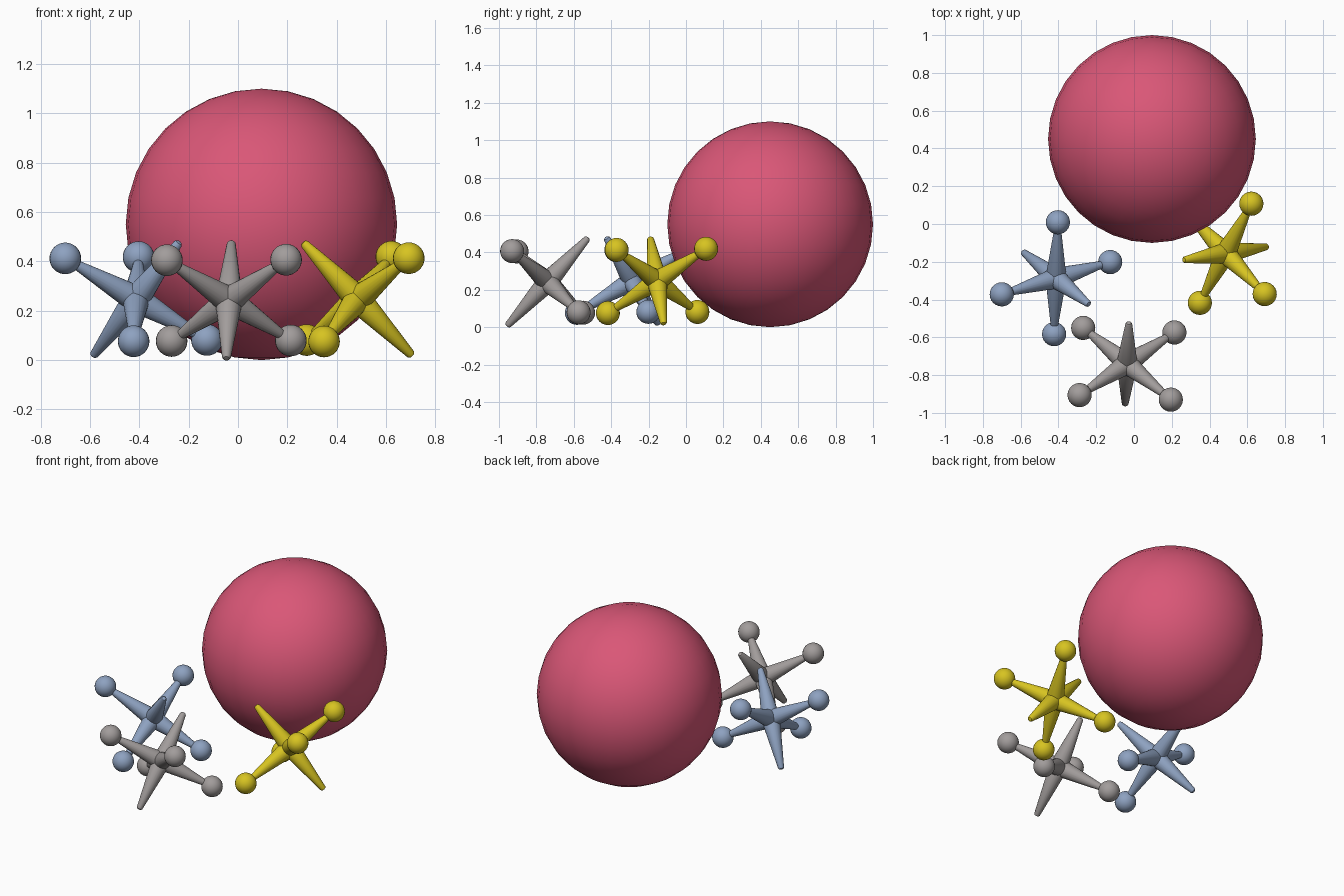
import bpy, bmesh
from mathutils import Vector, Matrix

if "Cube" in bpy.data.objects:
    bpy.data.objects.remove(bpy.data.objects["Cube"])

def material(name, rgb):
    m = bpy.data.materials.new(name)
    m.diffuse_color = (*rgb, 1)
    m.use_nodes = True
    m.node_tree.nodes["Principled BSDF"].inputs["Base Color"].default_value = m.diffuse_color
    return m

def finish(bm, name, mat):
    me = bpy.data.meshes.new(name)
    bm.to_mesh(me)
    bm.free()
    me.materials.append(mat)
    ob = bpy.data.objects.new(name, me)
    bpy.context.collection.objects.link(ob)
    bpy.ops.object.select_all(action='DESELECT')
    ob.select_set(True)
    bpy.context.view_layer.objects.active = ob
    bpy.ops.object.shade_smooth_by_angle(angle=0.7)
    return ob

def add_arm(bm, centre, d, profile, sides=20):
    # lathe a (distance, radius) profile along direction d
    rot = d.to_track_quat('Z', 'Y').to_matrix().to_4x4()
    for (z0, r0), (z1, r1) in zip(profile, profile[1:]):
        bmesh.ops.create_cone(bm, cap_ends=False, segments=sides, radius1=r0, radius2=r1,
                              depth=z1 - z0,
                              matrix=Matrix.Translation(centre) @ rot @ Matrix.Translation((0, 0, (z0 + z1) / 2)))
    return rot

def jack(name, mat, centre, u, v):
    c = Vector(centre)
    u = Vector(u).normalized()
    v = Vector(v)
    v = (v - u * v.dot(u)).normalized()
    w = u.cross(v)
    bm = bmesh.new()
    # four arms ending in balls
    for d in (u, -u, v, -v):
        add_arm(bm, c, d, [(0, 0.056), (0.31, 0.017)])
        bmesh.ops.create_uvsphere(bm, u_segments=24, v_segments=16, radius=0.064,
                                  matrix=Matrix.Translation(c + d * 0.342))
    # two plain arms with blunt tips
    for d in (w, -w):
        add_arm(bm, c, d, [(0, 0.056), (0.312, 0.018), (0.32, 0.012), (0.322, 0.0)])
    bmesh.ops.remove_doubles(bm, verts=bm.verts, dist=0.0001)
    bmesh.ops.recalc_face_normals(bm, faces=bm.faces)
    finish(bm, name, mat)

# big rubber ball
bm = bmesh.new()
bmesh.ops.create_uvsphere(bm, u_segments=32, v_segments=16, radius=0.55,
                          matrix=Matrix.Translation((0.095, 0.45, 0.55)))
finish(bm, "rubber_ball", material("pink red", (0.70, 0.095, 0.185)))

# three jacks: centre and the two ball-arm axes
jack("grey_jack", material("warm grey", (0.36, 0.335, 0.33)),
     (-0.037, -0.74, 0.242), (-0.25, -0.165, 0.162), (0.228, -0.19, 0.165))
jack("blue_jack", material("steel blue", (0.27, 0.36, 0.53)),
     (-0.413, -0.287, 0.247), (0.01, 0.295, 0.17), (0.285, 0.08, -0.167))
jack("yellow_jack", material("yellow", (0.68, 0.55, 0.015)),
     (0.485, -0.155, 0.247), (0.135, 0.26, 0.17), (0.205, -0.21, 0.165))
